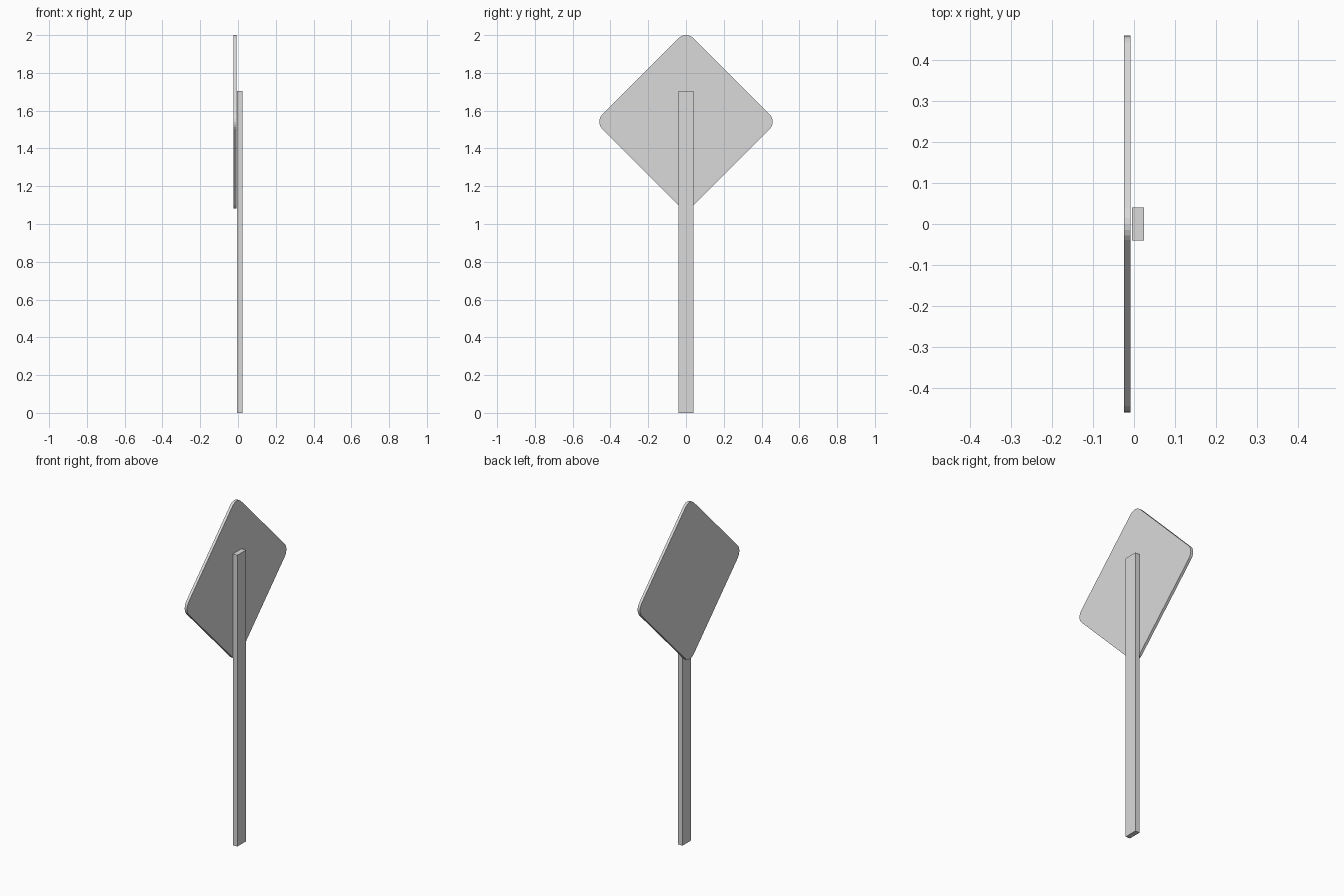
import bpy
import bmesh
from math import cos, sin, pi

cube = bpy.data.objects.get("Cube")
if cube:
    bpy.data.objects.remove(cube, do_unlink=True)

grey = bpy.data.materials.new("light_grey")
grey.use_nodes = True
grey.diffuse_color = (0.7, 0.7, 0.7, 1)
grey.node_tree.nodes["Principled BSDF"].inputs["Base Color"].default_value = (0.7, 0.7, 0.7, 1)


def extrude_x(name, outline, x0, x1):
    """Closed prism from a (y, z) outline, running from x0 to x1."""
    bm = bmesh.new()
    face = bm.faces.new([bm.verts.new((x0, y, z)) for y, z in outline])
    ext = bmesh.ops.extrude_face_region(bm, geom=[face])["geom"]
    moved = [v for v in ext if isinstance(v, bmesh.types.BMVert)]
    bmesh.ops.translate(bm, verts=moved, vec=(x1 - x0, 0, 0))
    bmesh.ops.recalc_face_normals(bm, faces=bm.faces)
    mesh = bpy.data.meshes.new(name)
    bm.to_mesh(mesh)
    bm.free()
    mesh.materials.append(grey)
    obj = bpy.data.objects.new(name, mesh)
    bpy.context.collection.objects.link(obj)
    return obj


# Diamond panel with rounded corners
CENTRE_Z, HALF, RADIUS, STEPS = 1.541, 0.459, 0.055, 6
reach = HALF - RADIUS
for_corner = []
for corner in range(4):
    a = corner * pi / 2
    # arc centre lies inside the tip by one radius
    cy, cz = reach * cos(a), CENTRE_Z + reach * sin(a)
    for i in range(STEPS + 1):
        t = a - pi / 4 + i * pi / 2 / STEPS
        for_corner.append((cy + RADIUS * cos(t), cz + RADIUS * sin(t)))
extrude_x("sign_panel", for_corner, -0.024, -0.008)

# Flat rectangular post beside the panel
W, TOP = 0.04, 1.705
extrude_x("post", [(-W, 0), (W, 0), (W, TOP), (-W, TOP)], -0.005, 0.024)
